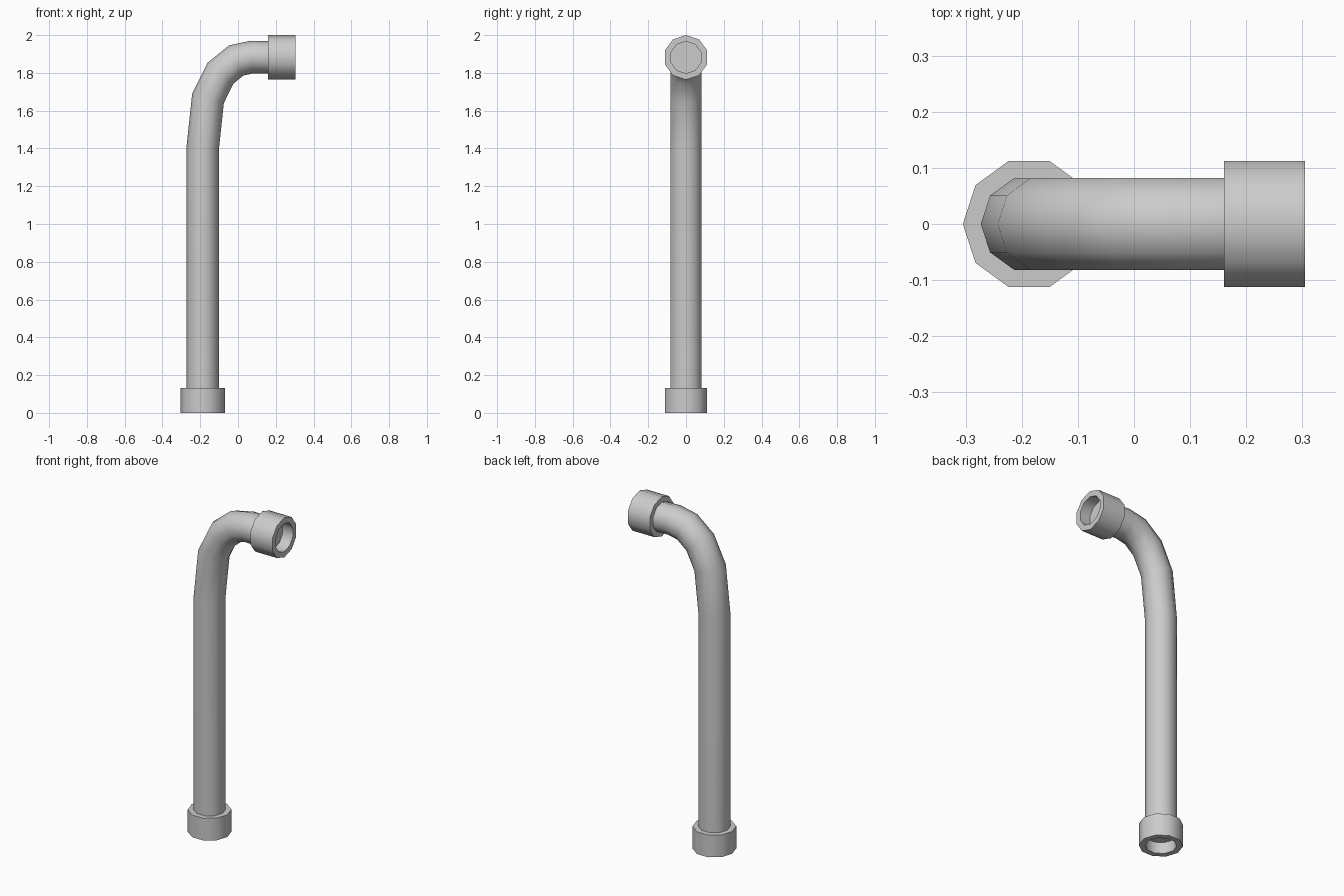
import bpy, bmesh, math
from mathutils import Vector

if "Cube" in bpy.data.objects:
    bpy.data.objects.remove(bpy.data.objects["Cube"])

SIDES = 10
R_PIPE, R_COLLAR = 0.086, 0.118
X_LOW, Z_TOP = -0.187, 1.882
RECESS = 0.067


def ring(bm, centre, normal, radius, stretch=1.0):
    """Ten-sided ring; normal lies in the xz plane, one vertex in that plane."""
    side = Vector((normal.z, 0, -normal.x))
    verts = []
    for i in range(SIDES):
        a = math.tau * i / SIDES
        verts.append(bm.verts.new(centre + side * (radius * stretch * math.cos(a))
                                  + Vector((0, radius * math.sin(a), 0))))
    return verts


def bridge(bm, rings):
    for a, b in zip(rings, rings[1:]):
        for i in range(SIDES):
            j = (i + 1) % SIDES
            bm.faces.new((a[i], a[j], b[j], b[i]))


def finish(bm, name):
    bmesh.ops.recalc_face_normals(bm, faces=bm.faces)
    mesh = bpy.data.meshes.new(name)
    bm.to_mesh(mesh)
    bm.free()
    obj = bpy.data.objects.new(name, mesh)
    bpy.context.collection.objects.link(obj)
    bpy.ops.object.select_all(action='DESELECT')
    obj.select_set(True)
    bpy.context.view_layer.objects.active = obj
    bpy.ops.object.shade_smooth_by_angle(angle=math.radians(42))


def collar(name, mouth, inward, length):
    """Socket with a recessed opening at its mouth."""
    bm = bmesh.new()
    profile = [(R_PIPE * 0.98, RECESS), (R_PIPE * 0.98, 0), (R_COLLAR, 0),
               (R_COLLAR, length), (R_PIPE * 0.98, length)]
    rings = [ring(bm, mouth + inward * d, inward, r) for r, d in profile]
    bridge(bm, rings)
    bm.faces.new(rings[0])
    bm.faces.new(rings[-1])
    finish(bm, name)


# End collars
collar("bottom_collar", Vector((X_LOW, 0, 0)), Vector((0, 0, 1)), 0.132)
collar("top_collar", Vector((0.305, 0, Z_TOP)), Vector((-1, 0, 0)), 0.145)

# Bent pipe, swept along its centre line with mitred joints
path = [Vector((x, 0, z)) for x, z in [
    (X_LOW, 0.13), (X_LOW, 1.4), (-0.159, 1.664), (-0.093, 1.798),
    (-0.009, 1.866), (0.075, Z_TOP + 0.002), (0.162, Z_TOP)]]
bm = bmesh.new()
rings = []
for i, p in enumerate(path):
    d_in = (p - path[i - 1]).normalized() if i else Vector((0, 0, 1))
    d_out = (path[i + 1] - p).normalized() if i < len(path) - 1 else Vector((1, 0, 0))
    tangent = (d_in + d_out).normalized()
    rings.append(ring(bm, p, tangent, R_PIPE, 1 / tangent.dot(d_out)))
bridge(bm, rings)
finish(bm, "pipe")
